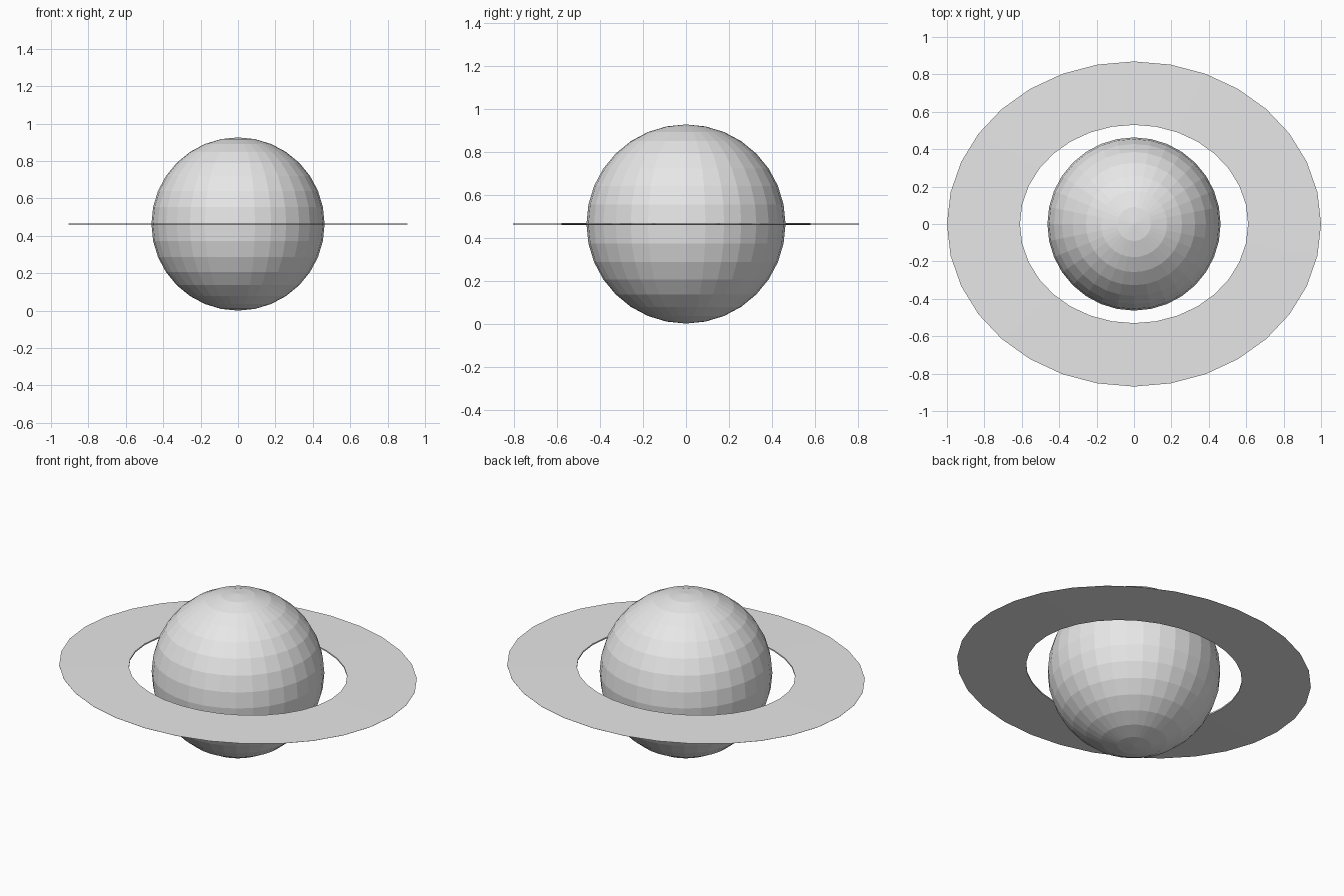
import bpy
import bmesh
from math import cos, sin, tau

default = bpy.data.objects.get("Cube")
if default:
    bpy.data.objects.remove(default, do_unlink=True)

RADIUS = 0.463


def make_material(name, color):
    mat = bpy.data.materials.new(name)
    mat.use_nodes = True
    mat.diffuse_color = color
    mat.node_tree.nodes["Principled BSDF"].inputs["Base Color"].default_value = color
    return mat


def finish(bm, name, mat):
    bmesh.ops.recalc_face_normals(bm, faces=bm.faces)
    mesh = bpy.data.meshes.new(name)
    bm.to_mesh(mesh)
    bm.free()
    mesh.materials.append(mat)
    obj = bpy.data.objects.new(name, mesh)
    obj.location.z = RADIUS
    bpy.context.collection.objects.link(obj)
    return obj


grey = make_material("light grey", (0.8, 0.8, 0.8, 1))

# Faceted globe
bm = bmesh.new()
bmesh.ops.create_uvsphere(bm, u_segments=32, v_segments=16, radius=RADIUS)
finish(bm, "planet_globe", grey)

# Thin oval ring, tapering from the inner rim to the outer edge
SEGMENTS = 32
SQUASH = 0.869
profile = [(0.61, 0.004), (1.0, 0.0005), (1.0, -0.0005), (0.61, -0.004)]
bm = bmesh.new()
loops = []
for i in range(SEGMENTS):
    a = tau * i / SEGMENTS
    loops.append([bm.verts.new((r * cos(a), SQUASH * r * sin(a), z)) for r, z in profile])
for i, loop in enumerate(loops):
    after = loops[(i + 1) % SEGMENTS]
    for j in range(len(profile)):
        k = (j + 1) % len(profile)
        bm.faces.new((loop[j], after[j], after[k], loop[k]))
finish(bm, "planet_ring", grey)
